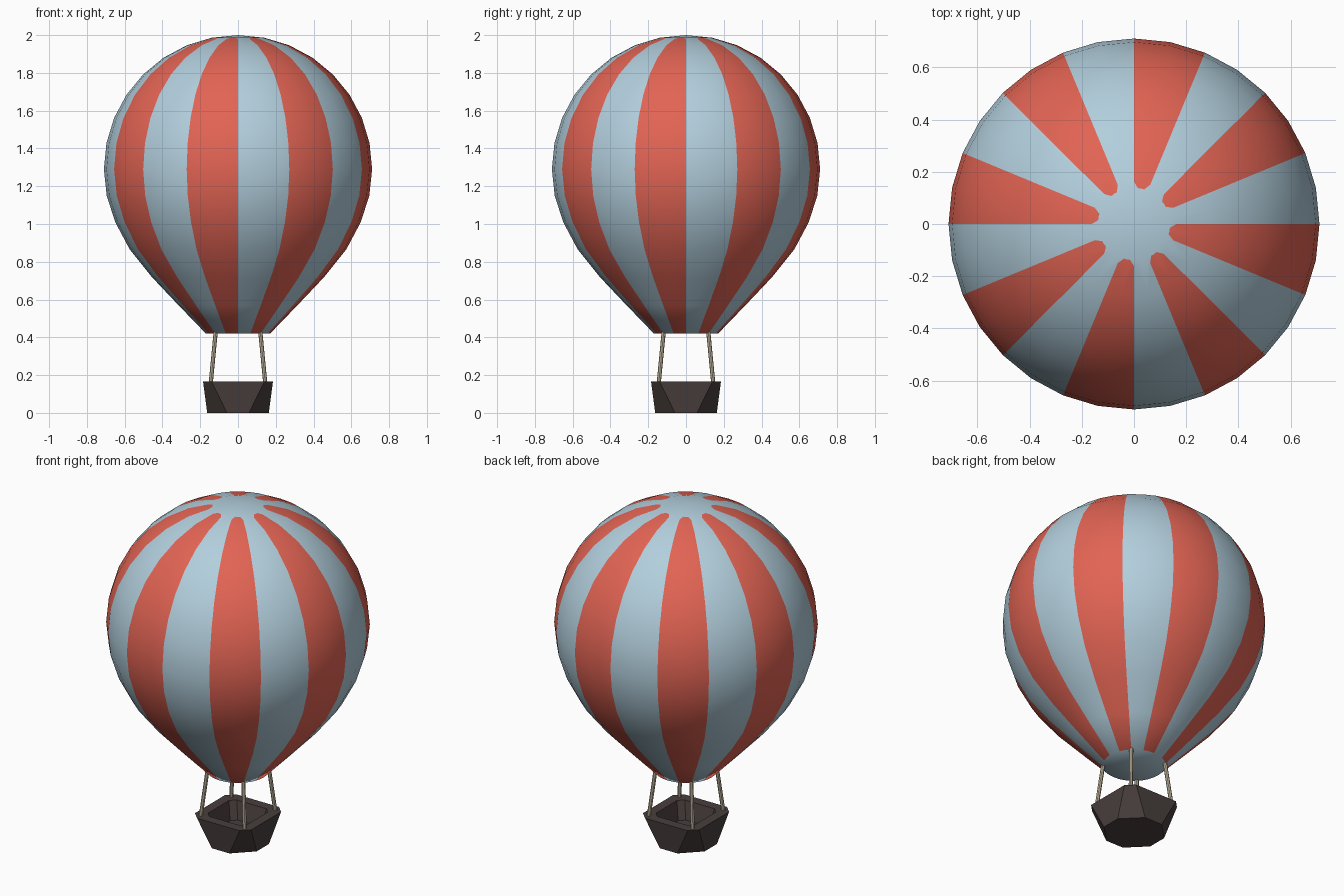
import bpy, bmesh, math
from mathutils import Vector

if "Cube" in bpy.data.objects:
    bpy.data.objects.remove(bpy.data.objects["Cube"])


def material(name, rgb):
    m = bpy.data.materials.new(name)
    m.diffuse_color = (*rgb, 1)
    m.use_nodes = True
    m.node_tree.nodes["Principled BSDF"].inputs["Base Color"].default_value = m.diffuse_color
    return m


BLUE = material("pale blue", (0.445, 0.62, 0.72))
RED = material("coral red", (0.76, 0.127, 0.088))
BROWN = material("dark brown", (0.066, 0.050, 0.047))
ROPE = material("rope beige", (0.58, 0.50, 0.37))


def make_object(name, bm, mats, smooth=False):
    bmesh.ops.recalc_face_normals(bm, faces=bm.faces[:])
    me = bpy.data.meshes.new(name)
    for f in bm.faces:
        f.smooth = smooth
    bm.to_mesh(me)
    bm.free()
    for m in mats:
        me.materials.append(m)
    ob = bpy.data.objects.new(name, me)
    bpy.context.collection.objects.link(ob)
    return ob


def bridge(bm, a, b):
    n = len(a)
    return [bm.faces.new((a[i], a[(i + 1) % n], b[(i + 1) % n], b[i])) for i in range(n)]


# Envelope: spherical upper half, tapering to the mouth
SEG, R, ZC = 32, 0.71, 1.29
profile = [(R * math.sin(math.pi / 16 * i), ZC + R * math.cos(math.pi / 16 * i)) for i in range(1, 9)]
profile += [(0.695, 1.15), (0.65, 1.01), (0.573, 0.865), (0.457, 0.72), (0.315, 0.57), (0.17, 0.42)]
bm = bmesh.new()
rings = [[bm.verts.new((r * math.cos(2 * math.pi * k / SEG), r * math.sin(2 * math.pi * k / SEG), z))
          for k in range(SEG)] for r, z in profile]
for a, b in zip(rings, rings[1:]):
    # Every second pair of columns is a red stripe
    for k, f in enumerate(bridge(bm, a, b)):
        f.material_index = (k // 2) % 2
for ring, z in ((rings[0], ZC + R), (rings[-1], 0.42)):
    pole = bm.verts.new((0, 0, z))
    for k in range(SEG):
        bm.faces.new((ring[k], ring[(k + 1) % SEG], pole))


# Rounded stripe ends near the crown: trim the corners back to blue
def polar(r, deg):
    return Vector((r * math.cos(math.radians(deg)), r * math.sin(math.radians(deg)), 0))


for s in range(8):
    mid = 33.75 + 45 * s
    axis = polar(1, mid)
    for side in (-1, 1):
        p1, p2 = polar(0.162, mid + side * 11.25), polar(0.1375, mid + side * 5)
        normal = (p2 - p1).cross(Vector((0, 0, 1)))
        corner = polar(0.138, mid + side * 11.25)
        if normal.dot(corner - p1) < 0:
            normal.negate()

        def in_end(f):
            c = f.calc_center_median()
            flat = Vector((c.x, c.y, 0))
            ang = math.degrees(flat.angle(axis))
            turn = axis.cross(flat).z * side
            return f.material_index == 1 and c.z > 1.93 and ang < 11.25 and turn > 0
        faces = [f for f in bm.faces if in_end(f)]
        geom = faces + list({e for f in faces for e in f.edges}) + list({v for f in faces for v in f.verts})
        bmesh.ops.bisect_plane(bm, geom=geom, dist=1e-5, plane_co=p1, plane_no=normal)
        for f in bm.faces:
            if in_end(f) and normal.dot(f.calc_center_median() - p1) > 0:
                f.material_index = 0
make_object("balloon_envelope", bm, [BLUE, RED], smooth=True)


# Basket: hollow box with corners cut wider toward the bottom
def octagon(bm, h, cut, z):
    q = h - cut
    pts = [(h, -q), (h, q), (q, h), (-q, h), (-h, q), (-h, -q), (-q, -h), (q, -h)]
    return [bm.verts.new((x, y, z)) for x, y in pts]


bm = bmesh.new()
loops = [octagon(bm, *p) for p in ((0.163, 0.105, 0), (0.185, 0.045, 0.165),
                                   (0.128, 0.03, 0.165), (0.105, 0.03, 0.06))]
for a, b in zip(loops, loops[1:]):
    bridge(bm, a, b)
bm.faces.new(loops[0])
bm.faces.new(loops[-1])
make_object("basket", bm, [BROWN])

# Four ropes from the basket corners to the mouth
for sx in (-1, 1):
    for sy in (-1, 1):
        lo, hi = Vector((sx * 0.145, sy * 0.145, 0.15)), Vector((sx * 0.118, sy * 0.118, 0.43))
        d = hi - lo
        bm = bmesh.new()
        bmesh.ops.create_cone(bm, cap_ends=True, segments=8, radius1=0.011, radius2=0.011, depth=d.length)
        bmesh.ops.rotate(bm, verts=bm.verts[:], matrix=d.to_track_quat('Z', 'Y').to_matrix())
        bmesh.ops.translate(bm, verts=bm.verts[:], vec=(lo + hi) / 2)
        name = "rope_%s_%s" % ("front" if sy < 0 else "back", "left" if sx < 0 else "right")
        make_object(name, bm, [ROPE])
